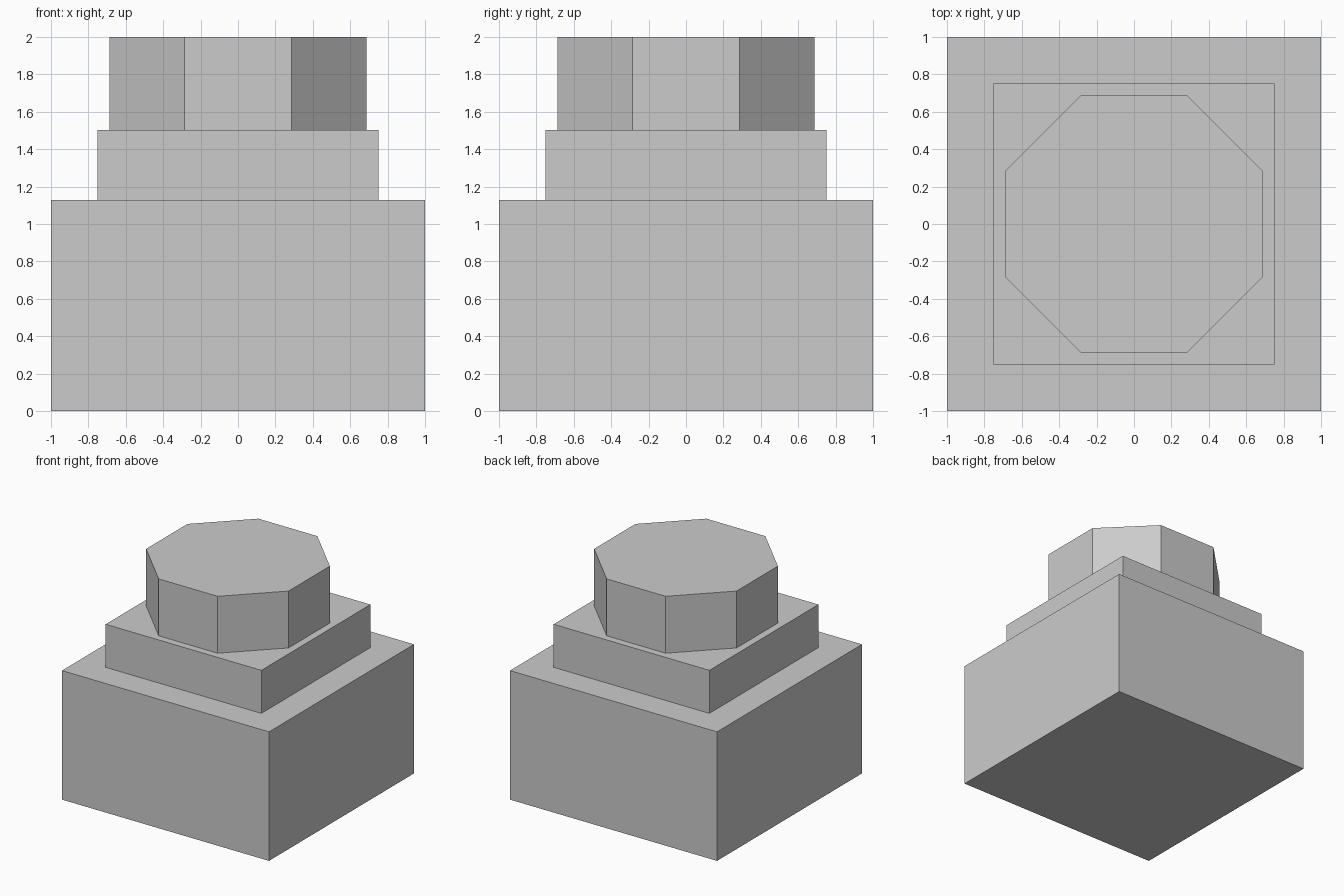
import bpy
import math

if "Cube" in bpy.data.objects:
    bpy.data.objects.remove(bpy.data.objects["Cube"])


def prism(name, sides, half_width, z0, z1):
    """Upright regular prism with flat sides facing the axes."""
    bpy.ops.mesh.primitive_cylinder_add(
        vertices=sides,
        radius=half_width / math.cos(math.pi / sides),
        depth=z1 - z0,
        location=(0, 0, (z0 + z1) / 2),
        rotation=(0, 0, math.pi / sides),
    )
    obj = bpy.context.object
    obj.name = name
    bpy.ops.object.transform_apply(location=False, rotation=True, scale=True)
    return obj


# Wide square block, smaller square step, octagonal cap
prism("base_block", 4, 1.0, 0.0, 1.127)
prism("middle_step", 4, 0.752, 1.127, 1.503)
prism("octagonal_cap", 8, 0.688, 1.503, 2.0)
